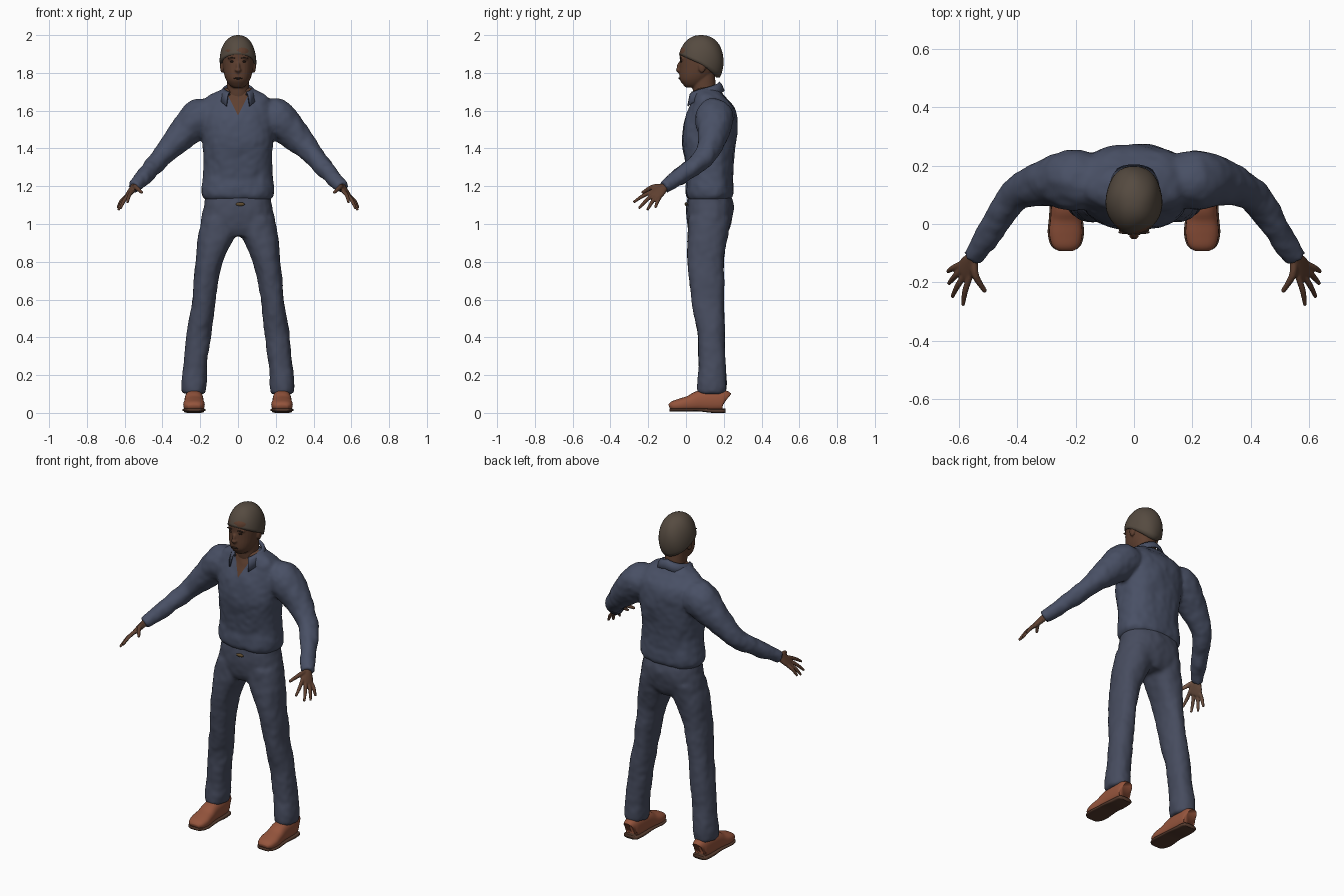
import bpy, bmesh, math
from mathutils import Vector, Matrix, noise

if "Cube" in bpy.data.objects:
    bpy.data.objects.remove(bpy.data.objects["Cube"])


def material(name, r, g, b):
    m = bpy.data.materials.new(name)
    m.use_nodes = True
    m.diffuse_color = (r, g, b, 1)
    bsdf = m.node_tree.nodes["Principled BSDF"]
    bsdf.inputs["Base Color"].default_value = (r, g, b, 1)
    bsdf.inputs["Roughness"].default_value = 0.8
    return m


SHIRT = material("slate blue shirt", .066, .08, .13)
TROUSERS = material("slate blue trousers", .062, .072, .113)
SKIN = material("brown skin", .112, .05, .029)
PALM = material("light palm", .2, .107, .07)
DARK = material("dark brow", .03, .017, .012)
HAIR = material("brown hair", .092, .07, .052)
LEATHER = material("tan leather", .3, .09, .046)
SOLE = material("dark sole", .09, .042, .026)
BUCKLE = material("belt buckle", .12, .075, .03)


def finish(name, bm, *mats):
    bmesh.ops.recalc_face_normals(bm, faces=bm.faces[:])
    mesh = bpy.data.meshes.new(name)
    bm.to_mesh(mesh)
    bm.free()
    for m in mats:
        mesh.materials.append(m)
    mesh.shade_smooth()
    obj = bpy.data.objects.new(name, mesh)
    bpy.context.collection.objects.link(obj)
    return obj


def catmull(pts, steps=5):
    """Smooth list of rings through the given control rings."""
    out = []
    for i in range(len(pts) - 1):
        p = [pts[max(0, min(len(pts) - 1, i + k))] for k in (-1, 0, 1, 2)]
        for s in range(steps):
            t = s / steps
            out.append([b + .5 * t * (c - a + t * (2 * a - 5 * b + 4 * c - d + t * (3 * (b - c) + d - a)))
                        for a, b, c, d in zip(*p)])
    return out + [list(pts[-1])]


def loft(bm, rings, axis=None, n=28, power=.9):
    """Rings are x, y, z, r1, r2; level rings, or square to the path if axis is given."""
    rings = catmull(rings)
    loops = []
    for i, (x, y, z, r1, r2) in enumerate(rings):
        e1, e2 = Vector((1, 0, 0)), Vector((0, 1, 0))
        if axis is not None:
            t = Vector(rings[min(i + 1, len(rings) - 1)][:3]) - Vector(rings[max(i - 1, 0)][:3])
            t.normalize()
            e1 = (axis - t * axis.dot(t)).normalized()
            e2 = t.cross(e1)
        loop = []
        for k in range(n):
            a = math.tau * k / n
            c, s = (math.copysign(abs(v) ** power, v) for v in (math.cos(a), math.sin(a)))
            loop.append(bm.verts.new(Vector((x, y, z)) + e1 * c * r1 + e2 * s * r2))
        loops.append(loop)
    for lo, hi in zip(loops, loops[1:]):
        for k in range(n):
            bm.faces.new((lo[k], lo[k - 1], hi[k - 1], hi[k]))
    bm.faces.new(loops[0])
    bm.faces.new(loops[-1])


def ball(bm, centre, radii):
    bmesh.ops.create_uvsphere(bm, u_segments=16, v_segments=10, radius=1,
                              matrix=Matrix.Translation(centre) @ Matrix.Diagonal((*radii, 1)))


def flip(rings, s):
    return [(s * r[0], *r[1:]) for r in rings]


def fuse(obj, voxel, smooth, folds=0):
    """Merge overlapping volumes into one skin, and add soft cloth folds."""
    m = obj.modifiers.new("fuse", 'REMESH')
    m.mode, m.voxel_size = 'VOXEL', voxel
    if smooth:
        m = obj.modifiers.new("soften", 'SMOOTH')
        m.factor, m.iterations = .5, smooth
    dg = bpy.context.evaluated_depsgraph_get()
    dg.update()
    new = bpy.data.meshes.new_from_object(obj.evaluated_get(dg))
    obj.modifiers.clear()
    obj.data = new
    for v in new.vertices:
        p = v.co
        f = noise.noise(Vector((p.x * 14, p.y * 14, p.z * 8))) + .5 * noise.noise(p * 28)
        v.co = p + v.normal * f * folds
    new.shade_smooth()
    return new


# Shirt: torso and both sleeves
bm = bmesh.new()
torso = [(1.125, .125, .17, .105), (1.15, .125, .19, .124), (1.19, .125, .193, .125),
         (1.25, .125, .184, .122), (1.35, .122, .182, .132), (1.45, .122, .19, .146),
         (1.55, .135, .195, .14), (1.62, .138, .19, .117), (1.67, .125, .165, .085),
         (1.705, .115, .1, .068), (1.725, .105, .06, .05)]
loft(bm, [(0, y, z, a, b) for z, y, a, b in torso], power=.85)
sleeve = [(.13, .145, 1.575, .085), (.2, .15, 1.56, .104), (.275, .147, 1.495, .088),
          (.36, .125, 1.405, .065), (.415, .09, 1.345, .055), (.47, .01, 1.283, .049),
          (.52, -.07, 1.228, .041), (.553, -.118, 1.195, .037)]
for s in (1, -1):
    loft(bm, flip([(*p, p[3]) for p in sleeve], s), Vector((0, 1, 0)), 20, 1)
shirt = finish("shirt", bm, SHIRT, SKIN)
mesh = fuse(shirt, .011, 5, .006)

# Open neck: cut the V into the shirt front
bm = bmesh.new()
bm.from_mesh(mesh)
for s in (1, -1):
    area = [f for f in bm.faces if f.calc_center_median().y < .1
            and f.calc_center_median().z > 1.55 and abs(f.calc_center_median().x) < .1]
    geom = set(area) | {e for f in area for e in f.edges} | {v for f in area for v in f.verts}
    bmesh.ops.bisect_plane(bm, geom=list(geom), plane_co=(0, 0, 1.575), plane_no=(2 * s, 0, -1))
for f in bm.faces:
    c = f.calc_center_median()
    f.material_index = int(c.y < .1 and c.z - 1.575 > 2 * abs(c.x))
bm.to_mesh(mesh)
bm.free()

# Folded collar
bm = bmesh.new()
rows = []
for i in range(33):
    a = math.radians(142) * (i / 16 - 1)
    t = abs(i / 16 - 1)
    top = 1.752 - .055 * t
    row = []
    for r, drop in ((.07, .015), (.076, 0), (.086, .012), (.1, .045 + .028 * t ** 4)):
        ry = r * (1 + .15 * t)
        row.append(bm.verts.new((r * math.sin(a), .1 + ry * math.cos(a), top - drop)))
    rows.append(row)
for p, q in zip(rows, rows[1:]):
    for k in range(3):
        bm.faces.new((p[k], p[k + 1], q[k + 1], q[k]))
collar = finish("collar", bm, SHIRT)
m = collar.modifiers.new("cloth", 'SOLIDIFY')
m.thickness, m.offset = .008, 0

# Trousers: pelvis and both legs
bm = bmesh.new()
pelvis = [(1.16, .125, .172, .11), (1.1, .128, .18, .125), (1.03, .125, .194, .121),
          (.97, .12, .198, .108), (.935, .115, .18, .085)]
loft(bm, [(0, y, z, a, b) for z, y, a, b in pelvis])
leg = [(.1, .122, 1.03, .09, .11), (.108, .116, .95, .1, .108), (.13, .108, .88, .088, .102),
       (.152, .105, .8, .073, .096), (.17, .11, .7, .067, .091), (.182, .115, .6, .062, .086),
       (.196, .124, .5, .064, .079), (.209, .134, .4, .065, .071), (.226, .138, .25, .063, .072),
       (.233, .138, .15, .066, .077), (.235, .136, .1, .06, .073)]
for s in (1, -1):
    loft(bm, flip(leg, s))
fuse(finish("trousers", bm, TROUSERS), .011, 4, .005)

# Belt buckle plate
bm = bmesh.new()
ball(bm, (.012, .001, 1.105), (.024, .008, .01))
finish("belt_buckle", bm, BUCKLE)

# Head, neck, ears and nose
bm = bmesh.new()
head = [(1.722, .03, .025, .03), (1.735, .037, .045, .05), (1.76, .045, .062, .076),
        (1.79, .055, .073, .09), (1.83, .066, .08, .1), (1.87, .07, .083, .103),
        (1.92, .075, .083, .106), (1.96, .08, .062, .08)]
loft(bm, [(0, y, z, a, b) for z, y, a, b in head], power=.95)
loft(bm, [(0, .115, 1.62, .07, .06), (0, .1, 1.69, .06, .062), (0, .09, 1.8, .06, .062)])
ball(bm, (0, -.036, 1.826), (.011, .014, .03))
ball(bm, (0, -.04, 1.815), (.017, .014, .01))
for s in (1, -1):
    ball(bm, (s * .084, .085, 1.832), (.011, .02, .032))
    ball(bm, (s * .03, -.018, 1.877), (.026, .014, .008))
fuse(finish("head", bm, SKIN), .005, 3)

# Eyes, brows and lips
bm = bmesh.new()
for s in (1, -1):
    ball(bm, (s * .031, -.026, 1.86), (.013, .005, .005))
    ball(bm, (s * .032, -.028, 1.879), (.022, .006, .004))
ball(bm, (0, -.034, 1.771), (.023, .006, .005))
finish("face_details", bm, DARK)

# Hair cap with a hairline that drops towards the nape
bm = bmesh.new()
loops = []
for j in range(15):
    loop = []
    for k in range(40):
        a = math.tau * k / 40
        front = -math.cos(a)
        low = -.1 + .37 * front if front > 0 else -.1 + .5 * front
        th = math.acos(low) * min(j + .3, 13.3) / 13.3
        inset = .8 if j == 14 else 1 + .012 * math.sin(5 * a + 3 * th)
        w = math.sin(th) ** .88 * inset
        z = 1.86 + .14 * math.cos(th)
        loop.append(bm.verts.new((.097 * w * math.sin(a), .08 + .12 * w * math.cos(a), z)))
    loops.append(loop)
for p, q in zip(loops, loops[1:]):
    for k in range(40):
        bm.faces.new((p[k], p[k - 1], q[k - 1], q[k]))
bm.faces.new(loops[0])
finish("hair", bm, HAIR)

# Hands: flat palm, four fingers and a thumb
wrist = Vector((.545, -.105, 1.203))
along = Vector((.05, -.085, -.07)).normalized()
across = Vector((-.4, -.85, .3))
across = (across - along * across.dot(along)).normalized()
back = across.cross(along)
tips = [(.585, -.278, 1.115), (.622, -.25, 1.082), (.634, -.205, 1.073), (.637, -.163, 1.085)]
for s, side in ((1, "left"), (-1, "right")):
    bm = bmesh.new()
    palm = [(*(wrist + along * d), w, h) for d, w, h in
            ((-.02, .023, .02), (.015, .025, .019), (.05, .037, .017), (.088, .04, .013), (.1, .034, .008))]
    side_axis = Vector((s * across.x, across.y, across.z))
    loft(bm, flip(palm, s), side_axis, 16, 1)
    for i, tip in enumerate(tips):
        root = wrist + along * .075 + across * (.029 - .0195 * i)
        mid = (root + Vector(tip)) / 2 + back * .006
        finger = [(*root, .011, .011), (*mid, .0105, .0105), (*tip, .007, .007)]
        loft(bm, flip(finger, s), side_axis, 10, 1)
    root = wrist + along * .025 + across * .015
    mid = wrist + along * .055 + across * .05
    thumb = [(*root, .016, .014), (*mid, .0135, .0125), (.508, -.232, 1.165, .008, .008)]
    loft(bm, flip(thumb, s), Vector((0, 0, 1)), 10, 1)
    hand = finish(side + "_hand", bm, SKIN, PALM)
    mesh = fuse(hand, .0045, 2)
    mesh.materials.clear()
    mesh.materials.append(SKIN)
    mesh.materials.append(PALM)
    inward = Vector((-s * back.x, -back.y, -back.z))
    for p in mesh.polygons:
        p.material_index = int(p.normal.dot(inward) > .35)

# Shoes: leather upper over a sole and heel
upper = [(.208, .06, .03, .05), (.195, .065, .043, .057), (.14, .065, .048, .06),
         (.07, .062, .05, .055), (.02, .05, .053, .042), (-.03, .042, .057, .034),
         (-.07, .036, .048, .026), (-.088, .03, .03, .014)]
for s, side in ((1, "left"), (-1, "right")):
    bm = bmesh.new()
    loft(bm, [(s * .233, y, z, a, b) for y, z, a, b in upper], Vector((1, 0, 0)), 24, .8)
    for v in bm.verts:
        v.co.z = max(v.co.z, .016)
    finish(side + "_shoe", bm, LEATHER)
    bm = bmesh.new()
    loft(bm, [(s * .233, y, .016 if y < .11 else .011, a + .005, .008 if y < .11 else .011)
              for y, z, a, b in upper], Vector((1, 0, 0)), 24, .5)
    finish(side + "_sole", bm, SOLE)
